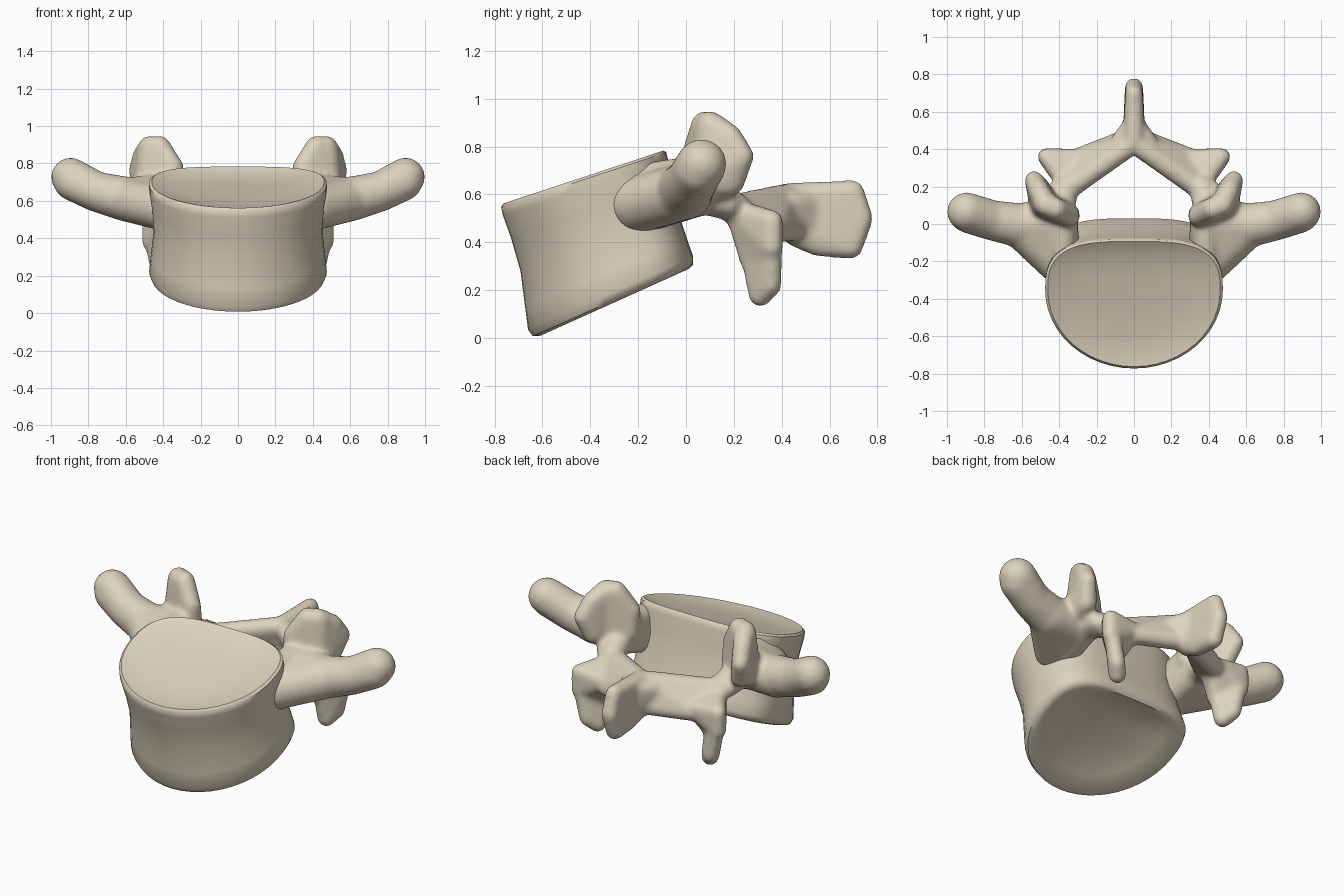
import bpy, bmesh, math
from mathutils import Vector

default_cube = bpy.data.objects.get("Cube")
if default_cube:
    bpy.data.objects.remove(default_cube, do_unlink=True)

# Single bone colour
bone = bpy.data.materials.new("bone")
bone.use_nodes = True
bone_colour = (0.72, 0.655, 0.51, 1)
bone.diffuse_color = bone_colour
bone.node_tree.nodes["Principled BSDF"].inputs["Base Color"].default_value = bone_colour

# Unit ball directions shared by every rounded solid
ball_bm = bmesh.new()
bmesh.ops.create_icosphere(ball_bm, subdivisions=3, radius=1)
ball_points = [vert.co.copy() for vert in ball_bm.verts]
ball_bm.free()


def lerp(start, end, factor):
    return start + (end - start) * factor


def make_object(name, bm):
    bmesh.ops.recalc_face_normals(bm, faces=bm.faces[:])
    mesh = bpy.data.meshes.new(name)
    bm.to_mesh(mesh)
    bm.free()
    mesh.materials.append(bone)
    obj = bpy.data.objects.new(name, mesh)
    bpy.context.collection.objects.link(obj)
    return obj


def add_hull(bm, balls, sides=(1, -1)):
    """Rounded solid wrapped around a few balls (x, y, z, radius)."""
    for side in sides:
        verts = []
        for x, y, z, radius in balls:
            centre = Vector((x * side, y, z))
            verts += [bm.verts.new(centre + point * radius) for point in ball_points]
        bmesh.ops.convex_hull(bm, input=verts)


# Vertebral body: wedge-shaped loft, flattened at the back, with dished ends
def body_point(angle, level, scale, lift):
    across, along = math.sin(angle), -math.cos(angle)
    if along < 0:
        offset = 0.42 * along
    else:
        across = math.copysign(abs(across) ** 0.6, across)
        offset = 0.27 * along ** 0.7
    y = lerp(-0.23, -0.355, level) + offset * scale
    bottom = (y + 0.63) * 0.45
    top = 0.56 + (y + 0.77) * 0.33
    return Vector((0.475 * scale * across, y, lerp(bottom, top, level) + lift))


segments = 48
levels = [(0, 0.35, 0.05), (0, 0.7, 0.03), (0, 0.9, 0.0), (0.02, 0.97, 0),
          (0.08, 1, 0), (0.25, 0.98, 0), (0.5, 0.95, 0), (0.75, 0.97, 0),
          (0.92, 1, 0), (0.98, 1, 0), (1, 0.97, 0), (1, 0.86, -0.015),
          (1, 0.6, -0.03), (1, 0.3, -0.035)]
bm = bmesh.new()
rings = [[bm.verts.new(body_point(math.tau * i / segments, *level)) for i in range(segments)]
         for level in levels]
for lower, upper in zip(rings, rings[1:]):
    for i in range(segments):
        j = (i + 1) % segments
        bm.faces.new((lower[i], lower[j], upper[j], upper[i]))
bm.faces.new(rings[0])
bm.faces.new(rings[-1])
body = make_object("vertebral_body", bm)
bpy.ops.object.select_all(action="DESELECT")
body.select_set(True)
bpy.context.view_layer.objects.active = body
bpy.ops.object.shade_smooth_by_angle(angle=math.radians(50))

# Arch: overlapping rounded solids fused into one bone
bm = bmesh.new()

# Pedicles joining the body to the arch
add_hull(bm, [(0.38, -0.2, 0.52, 0.09), (0.38, -0.19, 0.67, 0.06),
              (0.4, 0.06, 0.6, 0.09), (0.38, 0.02, 0.68, 0.08)])

# Transverse processes: broad root and upturned tip
add_hull(bm, [(0.4, -0.2, 0.56, 0.12), (0.42, 0.0, 0.62, 0.12), (0.62, 0.0, 0.61, 0.115)])
add_hull(bm, [(0.6, -0.01, 0.61, 0.12), (0.76, 0.02, 0.65, 0.108)])
add_hull(bm, [(0.76, 0.02, 0.65, 0.108), (0.885, 0.05, 0.7, 0.1), (0.895, 0.065, 0.727, 0.105)])

# Superior articular processes: two angled plates forming a shallow cup
add_hull(bm, [(0.36, 0.05, 0.65, 0.07), (0.345, 0.04, 0.78, 0.055), (0.42, 0.08, 0.89, 0.06),
              (0.48, 0.11, 0.88, 0.06), (0.48, 0.1, 0.65, 0.08)])
add_hull(bm, [(0.47, 0.1, 0.89, 0.06), (0.51, 0.18, 0.84, 0.055), (0.535, 0.235, 0.76, 0.05),
              (0.5, 0.19, 0.65, 0.055), (0.48, 0.1, 0.65, 0.08)])

# Isthmus between pedicle and lamina
add_hull(bm, [(0.4, 0.08, 0.6, 0.085), (0.36, 0.2, 0.55, 0.065), (0.42, 0.18, 0.56, 0.05)])

# Laminae closing the canal
add_hull(bm, [(0.35, 0.19, 0.54, 0.06), (0.03, 0.41, 0.59, 0.055), (0.05, 0.45, 0.46, 0.055),
              (0.28, 0.36, 0.45, 0.055)])

# Inferior articular processes: tapering blades
add_hull(bm, [(0.36, 0.22, 0.52, 0.055), (0.47, 0.36, 0.49, 0.045), (0.47, 0.36, 0.38, 0.045),
              (0.3, 0.35, 0.47, 0.05), (0.36, 0.27, 0.32, 0.045)])
add_hull(bm, [(0.37, 0.27, 0.36, 0.045), (0.46, 0.36, 0.4, 0.045), (0.42, 0.355, 0.22, 0.045),
              (0.38, 0.31, 0.18, 0.05)])

# Spinous process: thin vertical fin with a flared root
add_hull(bm, [(0, 0.44, 0.59, 0.06), (0, 0.46, 0.44, 0.06), (0, 0.7, 0.615, 0.045),
              (0, 0.735, 0.5, 0.048), (0, 0.69, 0.38, 0.05), (0, 0.55, 0.385, 0.045)], sides=(1,))
add_hull(bm, [(0.07, 0.44, 0.56, 0.055), (0, 0.54, 0.58, 0.05), (0, 0.53, 0.45, 0.05)])

# Drop the ball points left inside the hulls, then fuse and soften the joins
inner_points = [vert for vert in bm.verts if not vert.link_faces]
bmesh.ops.delete(bm, geom=inner_points, context="VERTS")
arch = make_object("vertebral_arch", bm)
fuse = arch.modifiers.new("fuse", "REMESH")
fuse.mode = "VOXEL"
fuse.voxel_size = 0.014
fuse.use_smooth_shade = True
relax = arch.modifiers.new("relax", "SMOOTH")
relax.factor = 0.5
relax.iterations = 10
